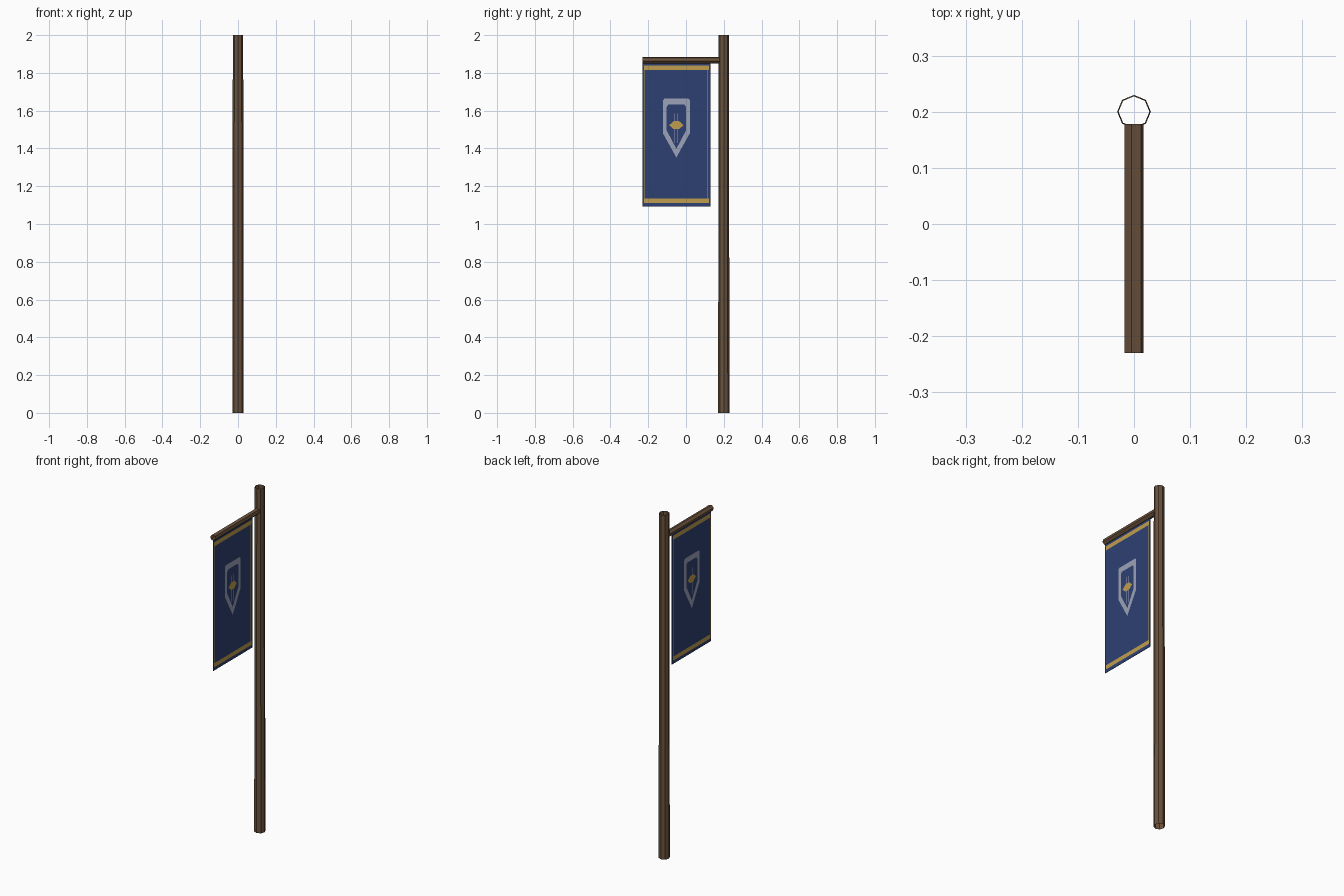
import bpy, bmesh, math

if "Cube" in bpy.data.objects:
    bpy.data.objects.remove(bpy.data.objects["Cube"])


def material(name, rgb):
    m = bpy.data.materials.new(name)
    lin = [((c / 255 + 0.055) / 1.055) ** 2.4 for c in rgb]
    m.diffuse_color = (*lin, 1)
    m.use_nodes = True
    m.node_tree.nodes["Principled BSDF"].inputs["Base Color"].default_value = m.diffuse_color
    return m


WOOD = material("brown wood", (107, 82, 60))
BLUE = material("blue cloth", (45, 64, 114))
GOLD = material("gold trim", (192, 158, 78))
GREY = material("silver grey", (156, 162, 184))


def finish(name, bm, mat):
    me = bpy.data.meshes.new(name)
    bm.to_mesh(me)
    bm.free()
    me.materials.append(mat)
    ob = bpy.data.objects.new(name, me)
    bpy.context.collection.objects.link(ob)
    return ob


def tube(name, ring_a, ring_b, mat):
    """Open-ended tube between two rings of points."""
    bm = bmesh.new()
    a = [bm.verts.new(p) for p in ring_a]
    b = [bm.verts.new(p) for p in ring_b]
    n = len(a)
    for i in range(n):
        j = (i + 1) % n
        bm.faces.new((a[i], a[j], b[j], b[i]))
    return finish(name, bm, mat)


def decal(name, polys, mat):
    """Flat (y, z) polygons, counter-clockwise, on both sides of the cloth."""
    bm = bmesh.new()
    for s in (1, -1):
        for poly in polys:
            vs = [bm.verts.new((s * 0.002, y, z)) for y, z in poly]
            bm.faces.new(vs if s > 0 else vs[::-1])
    return finish(name, bm, mat)


def rect(y0, y1, z0, z1):
    return [(y0, z0), (y1, z0), (y1, z1), (y0, z1)]


# Pole: slightly tapered open octagon
def pole_ring(r, z):
    return [(r * math.cos(i * math.pi / 4), 0.2 + r * math.sin(i * math.pi / 4), z)
            for i in range(8)]


tube("pole", pole_ring(0.03, 0), pole_ring(0.0275, 2), WOOD)


# Crossbar: hexagonal rod carrying the cloth
def bar_ring(y):
    return [(0.0175 * math.cos(math.radians(45 + 60 * i)), y,
             1.867 + 0.0175 * math.sin(math.radians(45 + 60 * i))) for i in range(6)]


tube("crossbar", bar_ring(0.178), bar_ring(-0.23), WOOD)

# Cloth panel
bm = bmesh.new()
bmesh.ops.create_cube(bm, size=1)
for v in bm.verts:
    v.co = (v.co.x * 0.002, -0.05 + v.co.y * 0.36, 1.473 + v.co.z * 0.76)
finish("banner_cloth", bm, BLUE)

# Gold bands and thin side lines
decal("banner_trim", [rect(-0.222, 0.122, 1.814, 1.838),
                      rect(-0.222, 0.122, 1.112, 1.136),
                      rect(-0.222, -0.219, 1.136, 1.814),
                      rect(0.114, 0.117, 1.136, 1.814)], GOLD)

# Shield outline: strip between an outer and an inner profile
C = -0.051
outer = [(0, 1.352), (0.071, 1.48), (0.071, 1.655), (0.064, 1.664)]
inner = [(0, 1.398), (0.051, 1.495), (0.051, 1.62), (0.043, 1.632)]


def mirrored(half):
    return [(C + y, z) for y, z in half] + [(C - y, z) for y, z in half[:0:-1]]


o, n = mirrored(outer), mirrored(inner)
k = len(o)
decal("shield_outline", [[o[i], o[(i + 1) % k], n[(i + 1) % k], n[i]] for i in range(k)], GREY)

# Emblem: thin upright lines beside a gold lozenge
decal("emblem_lines", [rect(C + d - 0.0015, C + d + 0.0015, z0, z1)
                       for d in (-0.008, 0.008)
                       for z0, z1 in ((1.43, 1.502), (1.544, 1.585))], GREY)
decal("emblem_lozenge", [[(C - 0.038, 1.523), (C - 0.014, 1.502), (C + 0.014, 1.502),
                          (C + 0.038, 1.523), (C + 0.014, 1.545), (C - 0.014, 1.545)]], GOLD)
